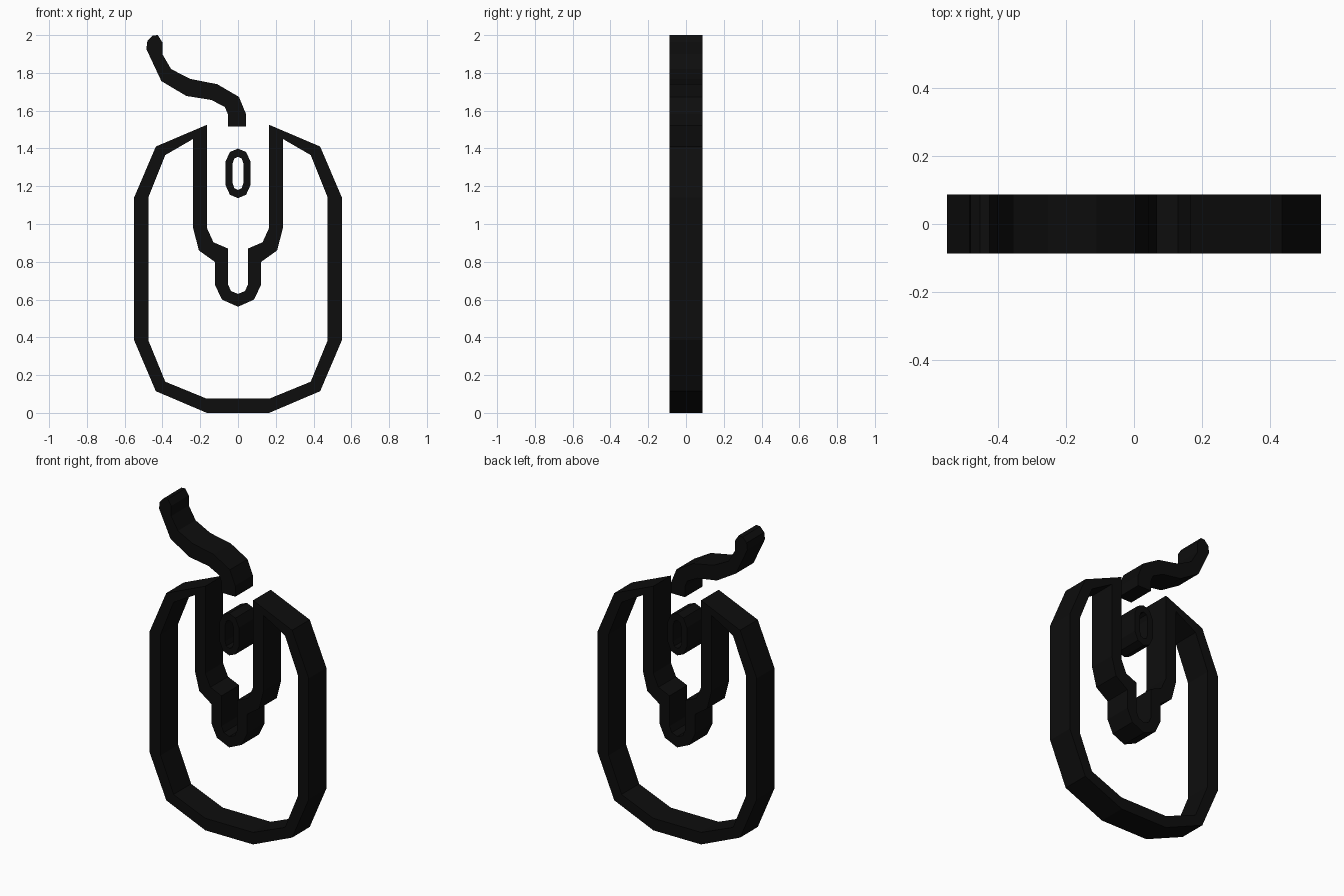
import bpy
import bmesh

cube = bpy.data.objects.get("Cube")
if cube:
    bpy.data.objects.remove(cube, do_unlink=True)

HALF = 0.087

black = bpy.data.materials.new("black")
black.use_nodes = True
colour = (0.004, 0.004, 0.004, 1)
black.diffuse_color = colour
black.node_tree.nodes["Principled BSDF"].inputs["Base Color"].default_value = colour


def ribbon(name, edge_a, edge_b, caps=False, mirror=()):
    """Solid strip between two matching (x, z) edges, extruded along y."""
    bm = bmesh.new()
    rings = []
    for (ax, az), (bx, bz) in zip(edge_a, edge_b):
        corners = ((ax, -HALF, az), (bx, -HALF, bz), (bx, HALF, bz), (ax, HALF, az))
        rings.append([bm.verts.new(c) for c in corners])
    for r, s in zip(rings, rings[1:]):
        for i in range(4):
            j = (i + 1) % 4
            bm.faces.new((r[i], r[j], s[j], s[i]))
    if caps:
        bm.faces.new(rings[0])
        bm.faces.new(rings[-1])
    bmesh.ops.recalc_face_normals(bm, faces=bm.faces)
    # an open strip has no clear inside, so check its first front face
    bm.faces.ensure_lookup_table()
    if bm.faces[0].normal.y > 0:
        bmesh.ops.reverse_faces(bm, faces=bm.faces)
    mesh = bpy.data.meshes.new(name)
    bm.to_mesh(mesh)
    bm.free()
    mesh.materials.append(black)
    obj = bpy.data.objects.new(name, mesh)
    bpy.context.collection.objects.link(obj)
    if mirror:
        mod = obj.modifiers.new("mirror", 'MIRROR')
        mod.use_axis = mirror
        mod.use_clip = True
    return obj


# Body outline that folds back at the top into the button divider
body_outer = [(0, 0), (.165, 0), (.435, .115), (.55, .385), (.55, 1.14),
              (.435, 1.41), (.165, 1.525),
              (.165, .98), (.13, .903), (.053, .87), (.053, .68), (.037, .645), (0, .63)]
body_inner = [(0, .075), (.165, .075), (.385, .165), (.475, .385), (.475, 1.14),
              (.385, 1.365), (.238, 1.45),
              (.238, .98), (.207, .86), (.123, .80), (.123, .68), (.085, .60), (0, .562)]
ribbon("body_outline", body_outer, body_inner, mirror=(True, False, False))

# Scroll wheel ring: one quarter mirrored both ways
wheel = ribbon("scroll_wheel",
               [(0, .131), (.043, .113), (.067, .06), (.067, 0)],
               [(0, .088), (.02, .078), (.029, .05), (.029, 0)],
               mirror=(True, False, True))
wheel.location.z = 1.268

# Cable
cable_left = [(-.053, 1.515), (-.053, 1.58), (-.07, 1.62), (-.142, 1.657), (-.274, 1.678),
              (-.406, 1.757), (-.485, 1.926), (-.48, 1.968), (-.452, 1.998)]
cable_right = [(.042, 1.515), (.042, 1.583), (.005, 1.673), (-.11, 1.74), (-.253, 1.768),
               (-.354, 1.82), (-.401, 1.90), (-.401, 1.963), (-.425, 2.0)]
ribbon("cable", cable_left, cable_right, caps=True)
